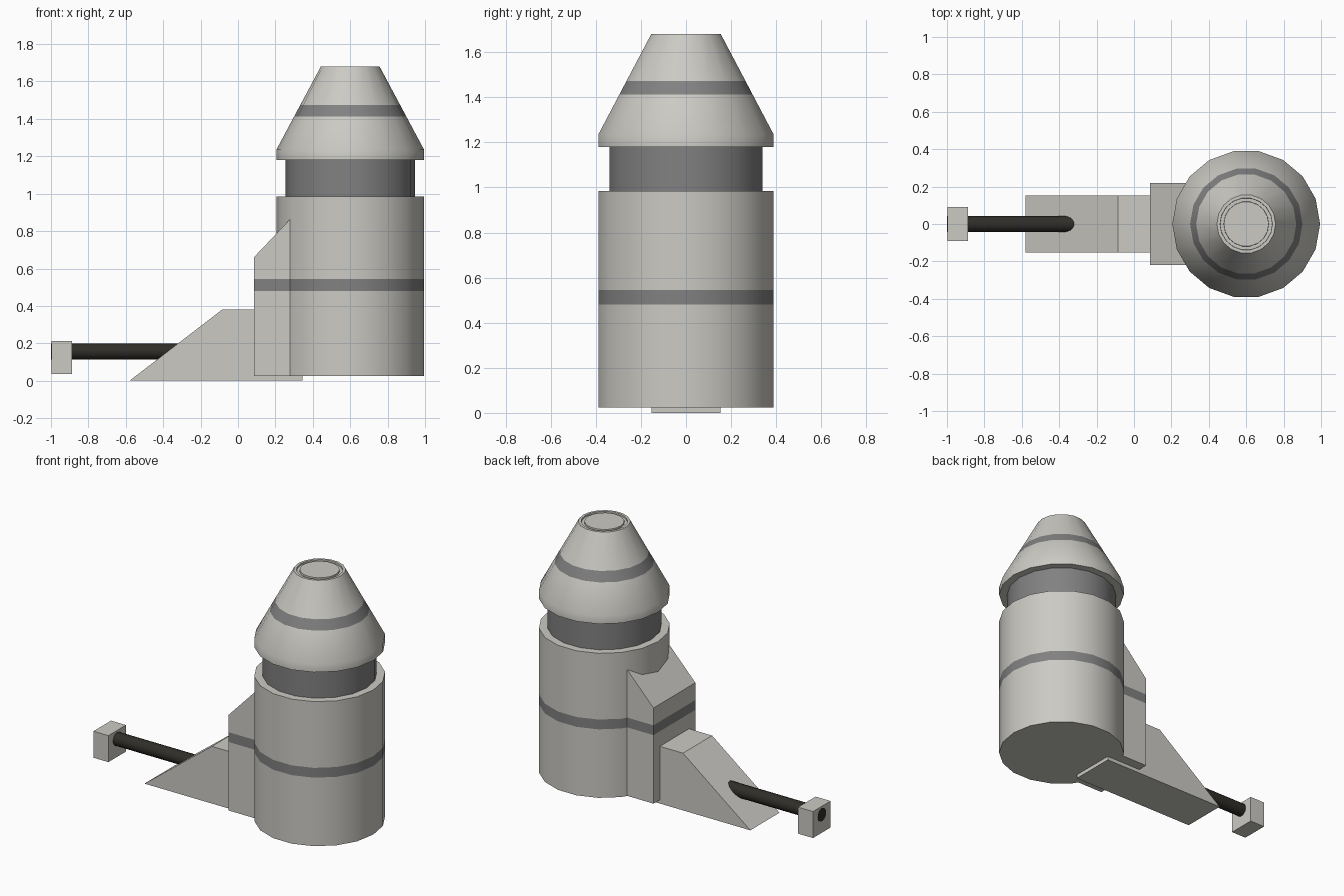
import bpy, bmesh, math
from mathutils import Vector

if "Cube" in bpy.data.objects:
    bpy.data.objects.remove(bpy.data.objects["Cube"])


def material(name, rgb):
    m = bpy.data.materials.new(name)
    m.diffuse_color = (*rgb, 1)
    m.use_nodes = True
    m.node_tree.nodes["Principled BSDF"].inputs["Base Color"].default_value = m.diffuse_color
    return m


LIGHT = material("light_grey", (0.6, 0.59, 0.55))
DARK = material("dark_grey", (0.22, 0.22, 0.22))
BLACK = material("black", (0.03, 0.027, 0.022))


def finish(bm, name, mat=LIGHT, band=None, smooth=False):
    """Cut an optional dark band between two heights, then make the object."""
    if band:
        for z in band:
            bmesh.ops.bisect_plane(bm, geom=bm.verts[:] + bm.edges[:] + bm.faces[:],
                                   plane_co=(0, 0, z), plane_no=(0, 0, 1), dist=1e-5)
        for f in bm.faces:
            if band[0] < f.calc_center_median().z < band[1]:
                f.material_index = 1
    bmesh.ops.recalc_face_normals(bm, faces=bm.faces[:])
    me = bpy.data.meshes.new(name)
    bm.to_mesh(me)
    bm.free()
    me.materials.append(mat)
    if band:
        me.materials.append(DARK)
    ob = bpy.data.objects.new(name, me)
    bpy.context.collection.objects.link(ob)
    if smooth:
        bpy.ops.object.select_all(action='DESELECT')
        ob.select_set(True)
        bpy.context.view_layer.objects.active = ob
        bpy.ops.object.shade_smooth_by_angle(angle=math.radians(32))
    return ob


def lathe(name, profile, origin, axis="Z", sides=18, **kw):
    """Revolve (radius, height) points into a capped solid."""
    bm = bmesh.new()
    rings = []
    for r, h in profile:
        ring = []
        for i in range(sides):
            a = math.tau * i / sides
            p = Vector((r * math.cos(a), r * math.sin(a), h))
            if axis == "X":
                p = Vector((p.z, p.x, p.y))
            ring.append(bm.verts.new(p + Vector(origin)))
        rings.append(ring)
    for a, b in zip(rings, rings[1:]):
        for i in range(sides):
            j = (i + 1) % sides
            bm.faces.new((a[i], a[j], b[j], b[i]))
    bm.faces.new(rings[0][::-1])
    bm.faces.new(rings[-1])
    return finish(bm, name, smooth=True, **kw)


def prism(name, outline, half_width, **kw):
    """Extrude an (x, z) outline along y, centred on y = 0."""
    bm = bmesh.new()
    face = bm.faces.new([bm.verts.new((x, -half_width, z)) for x, z in outline])
    ext = bmesh.ops.extrude_face_region(bm, geom=[face])
    moved = [v for v in ext["geom"] if isinstance(v, bmesh.types.BMVert)]
    bmesh.ops.translate(bm, verts=moved, vec=(0, 2 * half_width, 0))
    return finish(bm, name, **kw)


CENTRE = (0.6, 0, 0)

# tower: lower drum, recessed neck and conical head with a grooved top
lathe("drum", [(0.395, 0.025), (0.395, 0.985)], CENTRE, band=(0.48, 0.545))
lathe("neck", [(0.345, 0.98), (0.345, 1.185)], CENTRE, mat=DARK)
lathe("head", [(0.395, 1.18), (0.395, 1.235), (0.157, 1.68), (0.14, 1.68),
               (0.139, 1.67), (0.121, 1.67), (0.12, 1.68)],
      CENTRE, band=(1.412, 1.473))

# sloped buttress joined to the drum
prism("buttress", [(0.085, 0.025), (0.34, 0.025), (0.34, 0.928), (0.085, 0.66)],
      0.22, band=(0.48, 0.545))

# wedge-shaped foot running out from under the drum
prism("wedge_foot", [(-0.58, 0), (0.345, 0), (0.345, 0.38), (-0.085, 0.38)], 0.153)

# rod coming out of the wedge, with a square end block
lathe("rod", [(0.043, -1.0), (0.043, -0.2)], (0, 0, 0.157), axis="X", mat=BLACK)
prism("end_block", [(-0.998, 0.037), (-0.888, 0.037), (-0.888, 0.213), (-0.998, 0.213)], 0.092)
